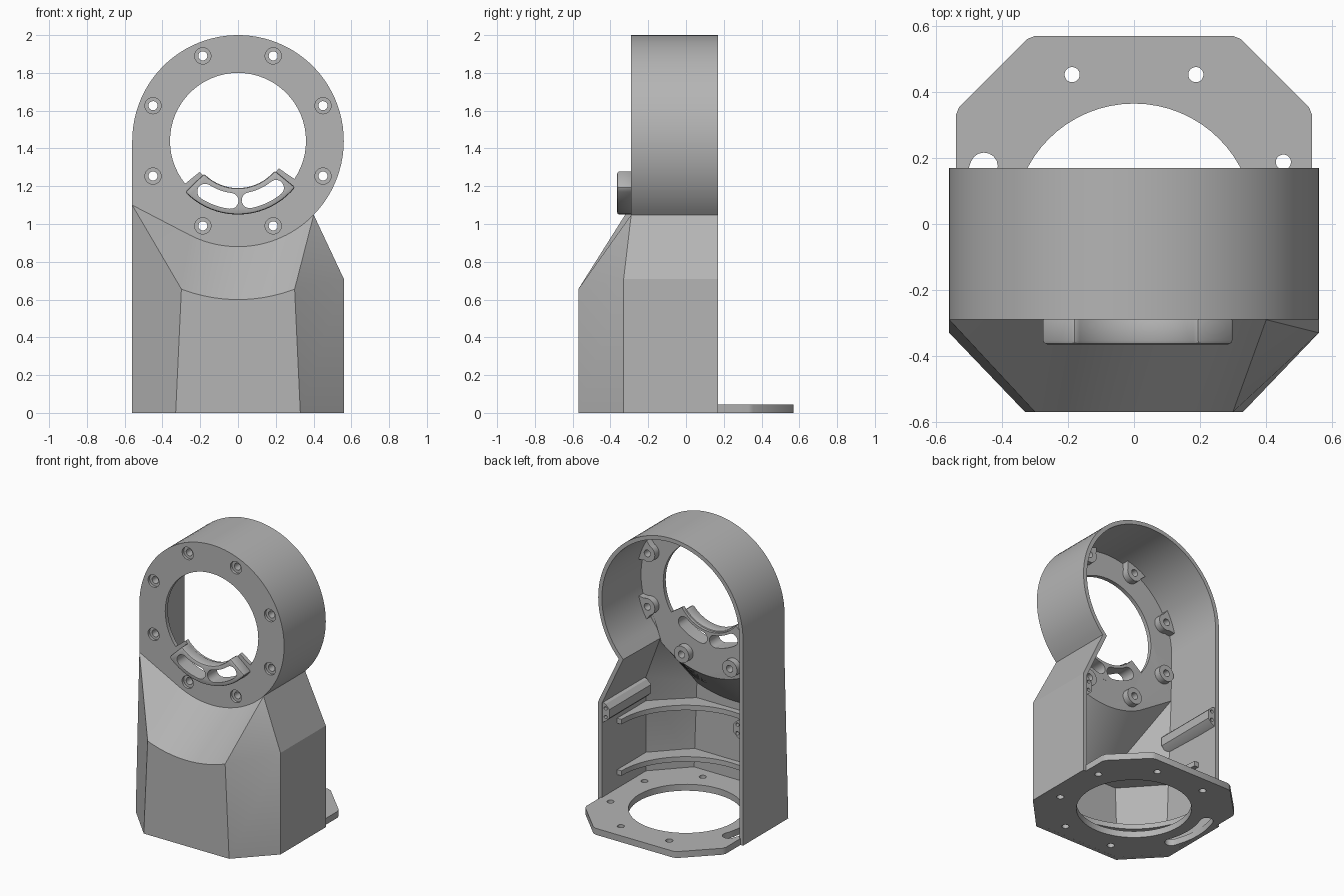
import bpy, bmesh
from math import sin, cos, radians, pi

if "Cube" in bpy.data.objects:
    bpy.data.objects.remove(bpy.data.objects["Cube"])

grey = bpy.data.materials.new("machined_grey")
grey.use_nodes = True
GREY = (0.46, 0.46, 0.46, 1)
grey.diffuse_color = GREY
grey.node_tree.nodes["Principled BSDF"].inputs["Base Color"].default_value = GREY

CZ, R = 1.44, 0.56           # ring centre height and outer radius
FRONT, BACK = -0.29, 0.17    # ring depth range
WALL = 0.028


def polar(r, deg, cx=0, cy=0):
    return (cx + r * cos(radians(deg)), cy + r * sin(radians(deg)))


def arc(r, a, b, n, cx=0, cy=0):
    return [polar(r, a + (b - a) * i / n, cx, cy) for i in range(n + 1)]


def circle(r, cx=0, cy=0, n=64):
    return arc(r, 0, 360, n, cx, cy)[:-1]


def sector(r0, r1, a, b, cy=0):
    return arc(r1, a, b, 20, 0, cy) + arc(r0, b, a, 20, 0, cy)


def bean(r, half, a, b, cy=0):
    """Curved slot outline with round ends."""
    ex, ey = polar(r, b, 0, cy)
    sx, sy = polar(r, a, 0, cy)
    return (arc(r + half, a, b, 16, 0, cy) + arc(half, b, b + 180, 8, ex, ey)[1:-1]
            + arc(r - half, b, a, 16, 0, cy) + arc(half, a + 180, a + 360, 8, sx, sy)[1:-1])


def finish(name, bm):
    me = bpy.data.meshes.new(name)
    bm.to_mesh(me)
    bm.free()
    me.materials.append(grey)
    ob = bpy.data.objects.new(name, me)
    bpy.context.collection.objects.link(ob)
    return ob


def prisms(name, parts, axis):
    """Extrude 2D outlines, each given as (points, start, end), along y or z."""
    bm = bmesh.new()
    for pts, a, b in parts:
        at = (lambda p, t: (p[0], t, p[1])) if axis == "y" else (lambda p, t: (p[0], p[1], t))
        lo = [bm.verts.new(at(p, a)) for p in pts]
        hi = [bm.verts.new(at(p, b)) for p in pts]
        bm.faces.new(lo)
        bm.faces.new(hi)
        for i in range(len(pts)):
            j = (i + 1) % len(pts)
            bm.faces.new((lo[i], lo[j], hi[j], hi[i]))
    bmesh.ops.recalc_face_normals(bm, faces=bm.faces)
    return finish(name, bm)


def apply(ob, kind, **settings):
    mod = ob.modifiers.new(kind, kind)
    for key, value in settings.items():
        setattr(mod, key, value)
    bpy.context.view_layer.objects.active = ob
    bpy.ops.object.modifier_apply(modifier=mod.name)


def cut(obs, parts, axis):
    cutter = prisms("cutter", parts, axis)
    cutter.hide_render = True
    for ob in obs:
        apply(ob, "BOOLEAN", object=cutter, operation="DIFFERENCE", solver="EXACT")
    bpy.data.objects.remove(cutter)


# Housing shell: ring wall, front plate and tapered lower body
bm = bmesh.new()
cache = {}


def v(x, y, z):
    key = (round(x, 4), round(y, 4), round(z, 4))
    if key not in cache:
        cache[key] = bm.verts.new(key)
    return cache[key]


def face(*pts):
    return bm.faces.new([v(*p) for p in pts])


A_END, T_ANG = 315.7, 242.5
top = arc(R, A_END - 360, 180, 56, 0, CZ) + [(-R, 1.1)]
low = arc(R, T_ANG, A_END, 24, 0, CZ)
skirt = [(x, -0.57, z) for x, z in arc(0.84, 249.1, 290.9, 24, 0, CZ)]
ax, az = top[0]
low[-1] = top[0]
for p, q in zip(top, top[1:]):
    face((p[0], FRONT, p[1]), (q[0], FRONT, q[1]), (q[0], BACK, q[1]), (p[0], BACK, p[1]))
plate_face = face(*[(x, FRONT, z) for x, z in top + low[:-1]])
lip = [(x, FRONT, z) for x, z in low]
corner = (-R, FRONT, 1.1)
face(corner, lip[0], skirt[0])
for i in range(24):
    face(lip[i], lip[i + 1], skirt[i + 1], skirt[i])
fl, fr = (-0.33, -0.57, 0), (0.33, -0.57, 0)
sl, sr = (-R, -0.33, 0), (R, -0.33, 0)
knee, knee_back = (R, -0.33, 0.71), (R, BACK, 0.71)
face(fl, fr, *reversed(skirt))
face(sl, fl, skirt[0], corner)
face(sl, corner, (-R, BACK, 1.1), (-R, BACK, 0))
face(fr, sr, knee, skirt[-1])
face(knee, lip[-1], skirt[-1])
face(sr, (R, BACK, 0), knee_back, knee)
face(knee, knee_back, (ax, BACK, az), lip[-1])
bmesh.ops.recalc_face_normals(bm, faces=bm.faces)
plate_face.normal_update()
if plate_face.normal.y > 0:
    bmesh.ops.reverse_faces(bm, faces=bm.faces)
shell = finish("housing_shell", bm)
apply(shell, "SOLIDIFY", thickness=WALL, offset=-1, use_even_offset=True)
cut([shell], [(circle(0.36, 0, CZ), -0.4, -0.2)], "y")

# Screw bosses behind the front plate, joined to the ring wall where they reach it
bolts = [22.5 + 45 * i for i in range(8)]
bosses = []
for a in bolts:
    x, z = polar(0.487, a, 0, CZ)
    reach = 0 if 200 < a < 300 else 0.05
    outline = [(x + px, z + pz) for px, pz in arc(0.058, a + 90, a + 270, 16)]
    ox, oz = polar(reach, a)
    outline += [(x + ox + px, z + oz + pz) for px, pz in
                (arc(0.058, a - 90, a + 90, 16) if not reach else arc(0.075, a - 70, a + 70, 2))]
    if reach:
        outline = [(px, pz) if px * px + (pz - CZ) ** 2 < 0.3 else
                   polar(0.545, a + (9 if i == len(outline) - 1 else -9 if i == len(outline) - 3 else 0), 0, CZ)
                   for i, (px, pz) in enumerate(outline)]
    bosses.append((outline, -0.268, -0.215))
boss_ob = prisms("screw_bosses", bosses, "y")
seats = [polar(0.487, a, 0, CZ) for a in bolts]
cut([shell, boss_ob], [(circle(0.024, x, z, 24), -0.5, 0) for x, z in seats], "y")
cut([shell], [(circle(0.043, x, z, 32), -0.4, -0.272) for x, z in seats], "y")

# Curved connector port with two slots
tab = prisms("port_tab", [(sector(0.26, 0.39, 219, 326, CZ), FRONT, FRONT + WALL)], "y")
port = prisms("connector_port", [(sector(0.25, 0.39, 224, 321, CZ), -0.365, FRONT + 0.01)], "y")
apply(port, "BEVEL", width=0.012, segments=2, limit_method="ANGLE", angle_limit=radians(50))
slots = [(bean(0.32, 0.042, a, b, CZ), -0.5, -0.1) for a, b in ((237, 263), (281, 309))]
cut([shell, tab, port], slots, "y")

# Mounting base plate with bolt holes and an arc slot
half = [(0.3, 0.57), (0.325, 0.56), (0.53, 0.355), (0.54, 0.33), (0.54, -0.32), (0.32, -0.55)]
octagon = half + [(-x, y) for x, y in reversed(half)]
base = prisms("base_plate", [(octagon, 0, 0.045)], "z")
holes = [(circle(0.365), -1, 1), (bean(0.487, 0.042, 159, 201), -1, 1)]
holes += [(circle(0.023, *polar(0.49, a), 24), -1, 1) for a in bolts if not 150 < a < 210]
cut([base], holes, "z")

# Two stiffening ribs inside the lower body
rib = [(0.54, 0.0), (0.54, -0.32), (0.315, -0.55)]
rib += [(-x, y) for x, y in reversed(rib)]
ribs = prisms("inner_ribs", [(rib, z, z + 0.035) for z in (0.14, 0.5)], "z")
cut([ribs], [(circle(0.5), -1, 1)], "z")

# Screw rails along both side walls
rails = []
for side, z in ((-1, 0.8), (1, 0.64)):
    pts = [(0.54, -0.075), (0.51, -0.06), (0.48, -0.03), (0.48, 0.03), (0.51, 0.06), (0.54, 0.07)]
    rails.append(([(side * x, z + dz) for x, dz in pts], -0.3, BACK - 0.01))
rail_ob = prisms("side_rails", rails, "y")
cut([rail_ob], [(circle(0.012, s * 0.51, z + dz, 16), 0.08, 0.3)
                for s, z in ((-1, 0.8), (1, 0.64)) for dz in (-0.03, 0.03)], "y")

# Smooth curved faces while keeping edges crisp
bpy.ops.object.select_all(action="DESELECT")
for ob in (shell, boss_ob, tab, port, base, ribs, rail_ob):
    ob.select_set(True)
bpy.context.view_layer.objects.active = shell
bpy.ops.object.shade_smooth_by_angle(angle=radians(25))
